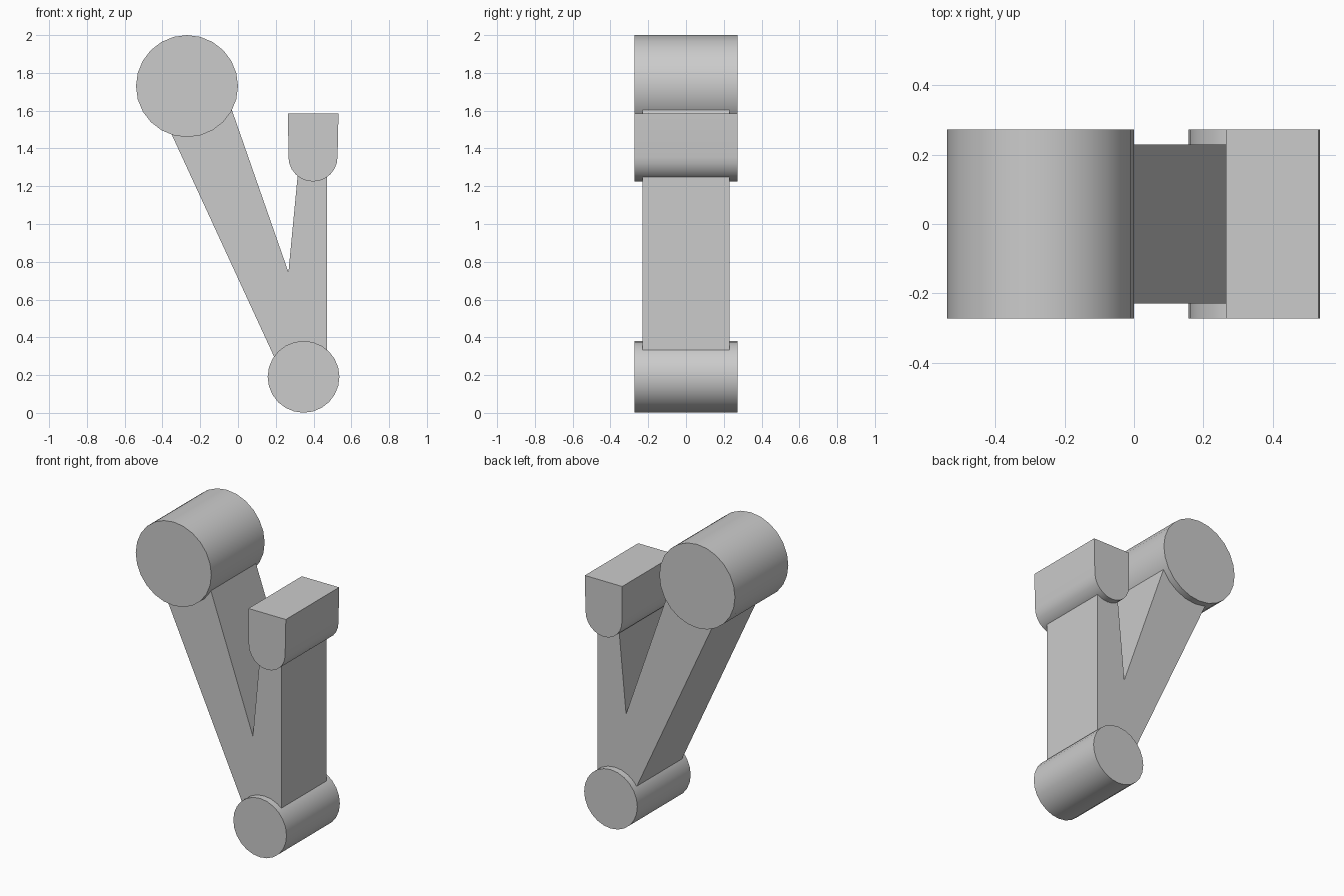
import bpy, bmesh, math

cube = bpy.data.objects.get("Cube")
if cube:
    bpy.data.objects.remove(cube, do_unlink=True)

grey = bpy.data.materials.new("plain_grey")
grey.use_nodes = True
colour = (0.6, 0.6, 0.6, 1)
grey.diffuse_color = colour
grey.node_tree.nodes["Principled BSDF"].inputs["Base Color"].default_value = colour


def arc(cx, cz, r, start, end, steps):
    """Points on an arc in the XZ plane, angles in degrees."""
    angles = [math.radians(start + (end - start) * i / steps) for i in range(steps + 1)]
    return [(cx + r * math.cos(a), cz + r * math.sin(a)) for a in angles]


def prism(name, profile, half_depth):
    """Extrude an XZ profile symmetrically along Y."""
    bm = bmesh.new()
    face = bm.faces.new([bm.verts.new((x, -half_depth, z)) for x, z in profile])
    new = bmesh.ops.extrude_face_region(bm, geom=[face])["geom"]
    verts = [v for v in new if isinstance(v, bmesh.types.BMVert)]
    bmesh.ops.translate(bm, verts=verts, vec=(0, 2 * half_depth, 0))
    bmesh.ops.recalc_face_normals(bm, faces=bm.faces)
    mesh = bpy.data.meshes.new(name)
    bm.to_mesh(mesh)
    bm.free()
    mesh.materials.append(grey)
    obj = bpy.data.objects.new(name, mesh)
    bpy.context.collection.objects.link(obj)
    bpy.ops.object.select_all(action="DESELECT")
    obj.select_set(True)
    bpy.context.view_layer.objects.active = obj
    bpy.ops.object.shade_smooth_by_angle(angle=math.radians(30))
    return obj


# Pivot barrels at the top and bottom of the lever
prism("upper_barrel", arc(-0.27, 1.73, 0.27, 0, 360, 24)[:-1], 0.272)
prism("lower_barrel", arc(0.347, 0.191, 0.19, 0, 360, 24)[:-1], 0.272)

# V-shaped web: long sloping arm and short upright arm, ends buried in the barrels
prism("forked_arm", [
    (0.35, 0.20), (0.47, 0.20), (0.47, 1.30), (0.32, 1.30),
    (0.267, 0.745), (-0.08, 1.74), (-0.40, 1.58), (0.19, 0.30)], 0.23)

# Flat-topped pad with a rounded underside
prism("end_pad", [(0.532, 1.585), (0.265, 1.585)]
      + arc(0.397, 1.355, 0.13, 180, 360, 12), 0.272)
